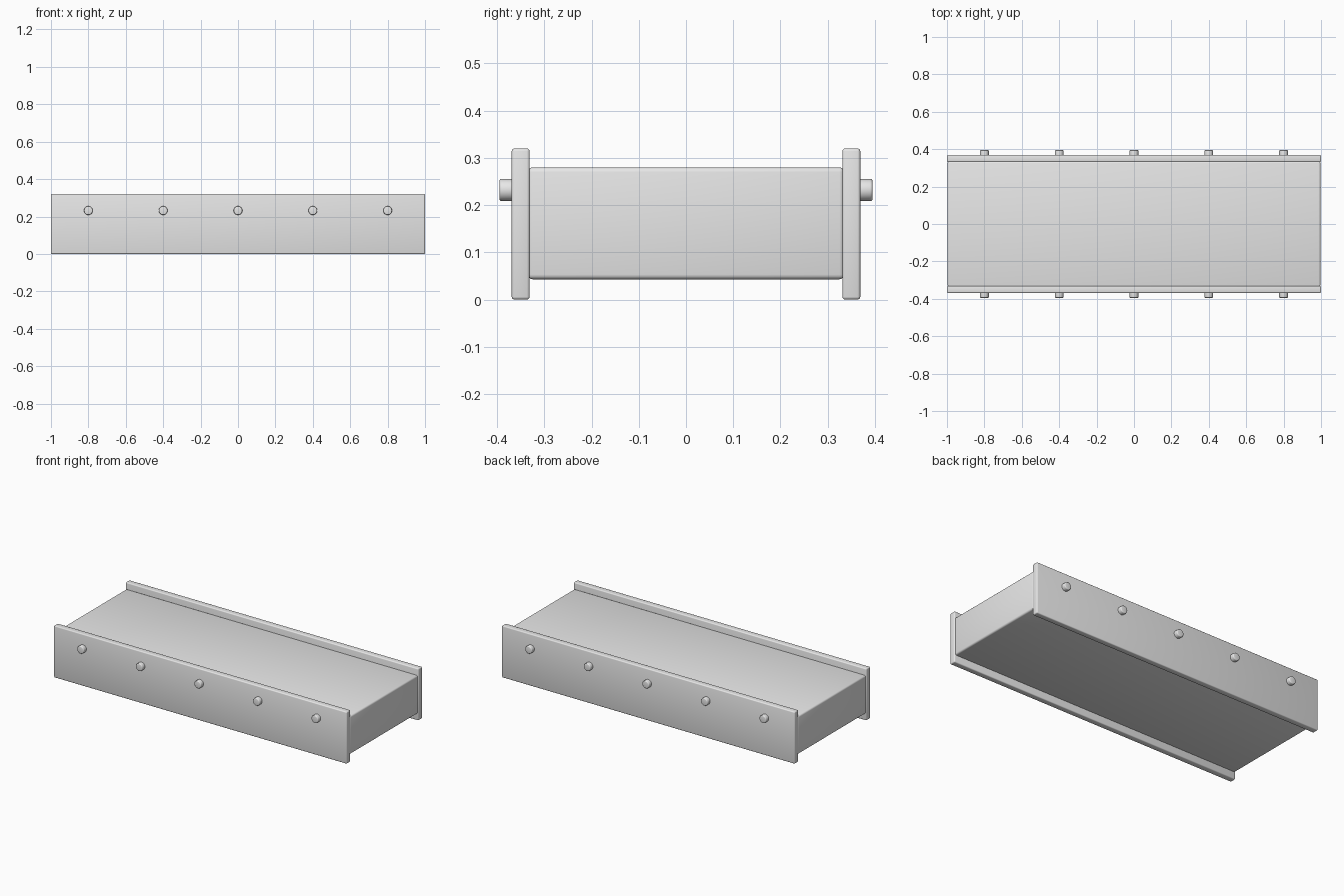
import bpy, math

if "Cube" in bpy.data.objects:
    bpy.data.objects.remove(bpy.data.objects["Cube"])

grey = bpy.data.materials.new("light grey")
grey.diffuse_color = (0.8, 0.8, 0.8, 1)
grey.use_nodes = True
grey.node_tree.nodes["Principled BSDF"].inputs["Base Color"].default_value = grey.diffuse_color


def finish(name, width):
    # name, colour, round the edges and shade smooth
    ob = bpy.context.object
    ob.name = name
    ob.data.materials.append(grey)
    bpy.ops.object.transform_apply(location=False, rotation=True, scale=True)
    bev = ob.modifiers.new("rounded edges", 'BEVEL')
    bev.width = width
    bev.segments = 3
    bev.limit_method = 'ANGLE'
    bev.angle_limit = math.radians(40)
    bpy.ops.object.shade_smooth()
    return ob


def box(name, size, loc, width):
    bpy.ops.mesh.primitive_cube_add(size=1, location=loc)
    bpy.context.object.scale = size
    return finish(name, width)


# belt body between the rails
box("belt_body", (1.994, 0.67, 0.237), (0, 0, 0.1615), 0.01)

# side rails with a row of round bolts on the outside
for side, label in ((-1, "front"), (1, "back")):
    box(label + "_rail", (2.0, 0.038, 0.32), (0, side * 0.35, 0.16), 0.006)
    for i in range(5):
        bpy.ops.mesh.primitive_cylinder_add(
            vertices=24, radius=0.0235, depth=0.05,
            location=(-0.8 + 0.4 * i, side * 0.37, 0.232),
            rotation=(math.pi / 2, 0, 0))
        finish(f"{label}_bolt_{i + 1}", 0.005)
